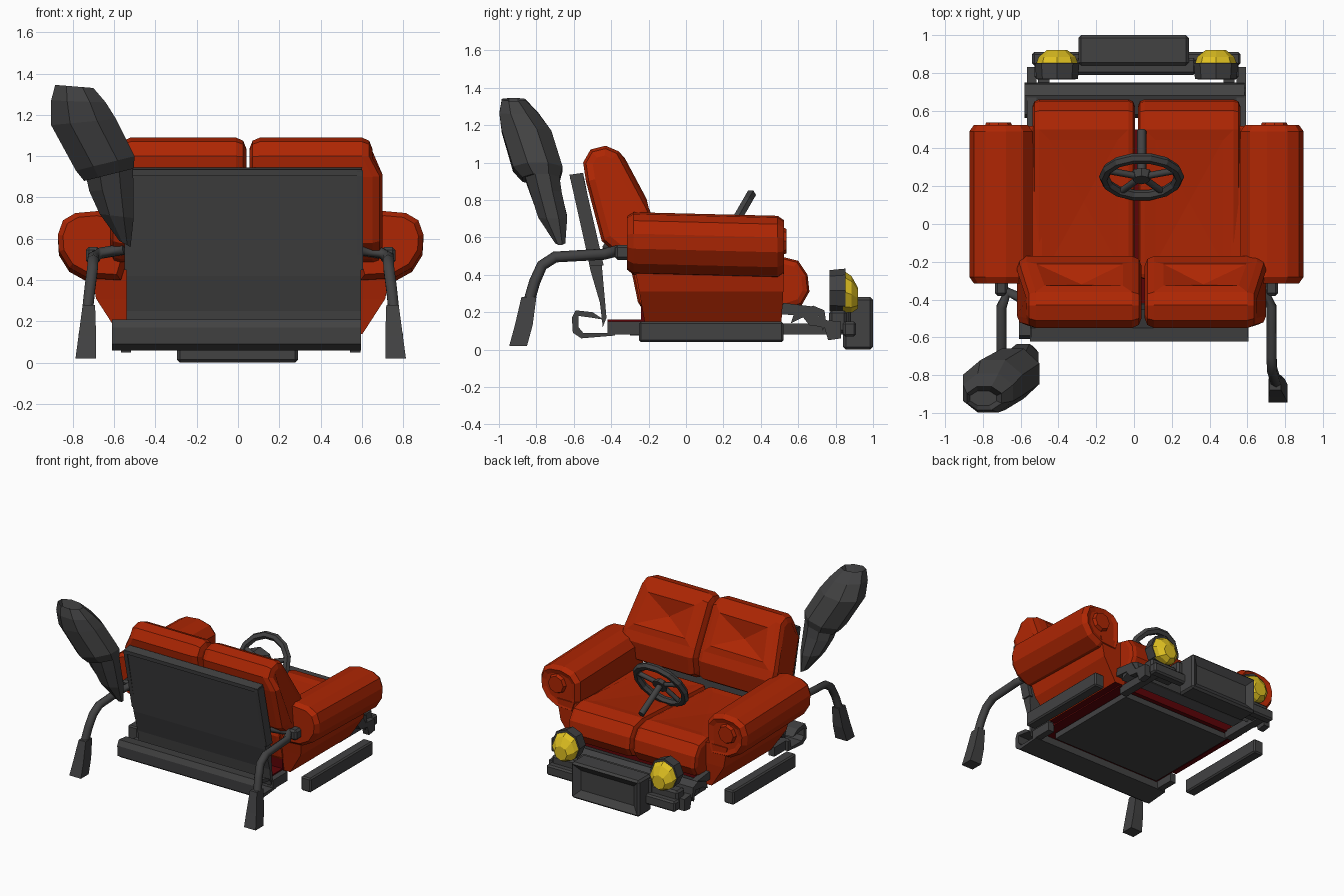
import bpy, bmesh, math
from mathutils import Vector, Matrix

if "Cube" in bpy.data.objects:
    bpy.data.objects.remove(bpy.data.objects["Cube"])

def material(name, rgb):
    m = bpy.data.materials.new(name)
    m.diffuse_color = (*rgb, 1)
    m.use_nodes = True
    m.node_tree.nodes["Principled BSDF"].inputs["Base Color"].default_value = m.diffuse_color
    return m

RED = material("red upholstery", (0.42, 0.019, 0.001))
DARK_RED = material("dark red lining", (0.11, 0.001, 0.002))
GREY = material("dark grey metal", (0.054, 0.054, 0.055))
YELLOW = material("yellow lamp", (0.74, 0.53, 0.015))
CX = 0.013  # mirror plane

def finish(name, bm, mat, bevel=0, segs=2):
    bmesh.ops.recalc_face_normals(bm, faces=bm.faces[:])
    if bevel:
        sharp = [e for e in bm.edges if len(e.link_faces) == 2 and e.calc_face_angle(0) > 0.9]
        bmesh.ops.bevel(bm, geom=sharp, offset=bevel, segments=segs, profile=0.5,
                        affect='EDGES', clamp_overlap=True)
    me = bpy.data.meshes.new(name)
    bm.to_mesh(me)
    bm.free()
    ob = bpy.data.objects.new(name, me)
    bpy.context.collection.objects.link(ob)
    me.materials.append(mat)
    return ob

def loft(name, rings, mat, bevel=0, segs=2):
    """Skin a list of equal-length point rings and cap both ends."""
    bm = bmesh.new()
    vs = [[bm.verts.new(p) for p in r] for r in rings]
    n = len(vs[0])
    for a, b in zip(vs, vs[1:]):
        for i in range(n):
            bm.faces.new((a[i], a[(i + 1) % n], b[(i + 1) % n], b[i]))
    bm.faces.new(vs[0])
    bm.faces.new(vs[-1])
    return finish(name, bm, mat, bevel, segs)

def prism(name, profile, x0, x1, mat, bevel=0):
    return loft(name, [[(x, y, z) for y, z in profile] for x in (x0, x1)], mat, bevel)

def box(name, x, y, z, mat, bevel=0, segs=1):
    rings = [[(x[0], y[0], h), (x[1], y[0], h), (x[1], y[1], h), (x[0], y[1], h)] for h in z]
    return loft(name, rings, mat, bevel, segs)

def tube(name, pts, r, mat):
    cu = bpy.data.curves.new(name, 'CURVE')
    cu.dimensions = '3D'
    cu.bevel_depth = r
    cu.bevel_resolution = 1
    cu.use_fill_caps = True
    sp = cu.splines.new('POLY')
    sp.points.add(len(pts) - 1)
    for p, c in zip(sp.points, pts):
        p.co = (*c, 1)
    tmp = bpy.data.objects.new(name + "_path", cu)
    me = bpy.data.meshes.new_from_object(tmp)
    bpy.data.objects.remove(tmp)
    ob = bpy.data.objects.new(name, me)
    bpy.context.collection.objects.link(ob)
    me.materials.clear()
    me.materials.append(mat)
    return ob

def disc(name, c, axis, r1, r2, depth, sides, mat):
    bm = bmesh.new()
    rot = Vector((0, 0, 1)).rotation_difference(Vector(axis)).to_matrix().to_4x4()
    bmesh.ops.create_cone(bm, cap_ends=True, segments=sides, radius1=r1, radius2=r2,
                          depth=depth, matrix=Matrix.Translation(c) @ rot)
    return finish(name, bm, mat)

def press(ob, axis, inset, depth, dimple):
    """Inset the largest face along the axis, sink it, and poke a dimple in it."""
    bm = bmesh.new()
    bm.from_mesh(ob.data)
    f = max((f for f in bm.faces if f.normal.dot(Vector(axis)) > 0.7), key=lambda f: f.calc_area())
    nrm = f.normal.copy()
    bmesh.ops.inset_region(bm, faces=[f], thickness=inset)
    bmesh.ops.translate(bm, verts=f.verts[:], vec=-nrm * depth)
    if dimple:
        for v in bmesh.ops.poke(bm, faces=[f])['verts']:
            v.co -= nrm * dimple
    bm.to_mesh(ob.data)
    bm.free()

back_profile = [(-.55, 1.0), (-.51, 1.07), (-.43, 1.09), (-.36, 1.06), (-.2, .76),
                (-.17, .69), (-.19, .55), (-.32, .47), (-.45, .58), (-.535, .9)]
seat_profile = [(-.3, .46), (.5, .5), (.6, .475), (.65, .4), (.66, .31), (.62, .24), (.5, .2), (-.25, .22)]
arm_profile = [(.58, .40), (.55, .5), (.55, .65), (.6, .71), (.69, .735), (.80, .725),
               (.86, .69), (.885, .62), (.88, .54), (.83, .46), (.74, .41)]

for s, side in ((-1, "left"), (1, "right")):
    X = lambda x: CX + s * x
    # cushions
    back = prism(f"{side}_back_cushion", back_profile, .048 + s * .008, .04 + s * .66, RED, .05)
    for v in back.data.vertices:
        if abs(v.co.x - .045) > .4 and v.co.z > .98:
            v.co.x -= s * .05
    press(back, (0, .9, .44), .07, -.012, .06)
    seat = prism(f"{side}_seat_cushion", seat_profile, X(.008), X(.55), RED, .035)
    press(seat, (0, 0, 1), .08, .006, .012)
    # rolled arm with its front button and tapered side panel
    rings = []
    for y, k in ((-.315, .85), (-.28, 1), (.49, 1), (.525, .85)):
        dz = -.02 * (y + .3) / .8
        rings.append([(X(.72 + (x - .72) * k), y, .58 + (z - .58) * k + dz) for x, z in arm_profile])
    arm = loft(f"{side}_arm_roll", rings, RED)
    press(arm, (0, 1, 0), .035, .012, 0)
    disc(f"{side}_arm_button", (X(.73), .52, .58), (0, 1, 0), .08, .065, .035, 8, RED)
    rings = [[(X(.5), y0, z), (X(x), y0, z), (X(x), y1, z), (X(.5), y1, z)]
             for z, x, y0, y1 in ((.14, .59, -.22, .51), (.31, .70, -.25, .52), (.47, .73, -.28, .52))]
    panel = loft(f"{side}_arm_panel", rings, RED)
    panel.data.materials.append(DARK_RED)
    for f in panel.data.polygons:
        f.material_index = int(f.normal.z < -.7)
    # running board, set out below the arm
    box(f"{side}_running_board", sorted((X(.70), X(.785))), (-.25, .52), (.04, .15), GREY, .01)
    box(f"{side}_front_rail", sorted((X(.46), X(.52))), (.48, .84), (.08, .14), GREY)
    prism(f"{side}_front_bracket", [(.5, .19), (.52, .25), (.68, .23), (.72, .16), (.83, .15), (.83, .06),
                                  (.76, .05), (.74, .12), (.66, .13), (.62, .18)], X(.53), X(.58), GREY)
    # bent rear support with a foot
    tube(f"{side}_rear_support", [(X(.56), -.42, .55), (X(.68), -.36, .53), (X(.715), -.44, .51),
         (X(.715), -.70, .495), (X(.718), -.77, .45), (X(.73), -.81, .36), (X(.745), -.85, .22)], .03, GREY)
    box(f"{side}_support_socket", sorted((X(.68), X(.75))), (-.38, -.28), (.48, .56), GREY, .015)
    foot = [[(X(x0), y0, z), (X(x1), y0, z), (X(x1), y1, z), (X(x0), y1, z)] for z, x0, x1, y0, y1 in
            ((.02, .70, .80, -.945, -.85), (.13, .70, .785, -.915, -.82), (.28, .705, .765, -.88, -.80))]
    loft(f"{side}_foot", foot, GREY)
    # headlamp: drum housing with a faceted dome
    disc(f"{side}_lamp_housing", (X(.42), .81, .315), (0, 1, 0), .11, .118, .085, 8, GREY)
    dome = [[(X(.42) + r * math.cos(a * math.pi / 4), y, z + r * math.sin(a * math.pi / 4)) for a in range(8)]
            for y, r, z in ((.84, .113, .31), (.885, .098, .295), (.92, .055, .275))]
    loft(f"{side}_lamp_dome", dome, YELLOW)
    box(f"{side}_lamp_base", sorted((X(.31), X(.54))), (.765, .86), (.09, .21), GREY, .015)

# sofa base, open behind
box("seat_base", (-.53, .55), (-.24, .5), (.13, .3), DARK_RED)
box("base_rear_shelf", (-.53, .55), (-.42, -.24), (.13, .16), DARK_RED)

# leaning backboard, with a raised rim, running down to the rear channel
prism("backboard", [(-.615, .93), (-.575, .94), (-.545, .92), (-.45, .45), (-.425, .17), (-.445, .12),
                    (-.46, .25), (-.51, .42)], -.54, .595, GREY)
prism("backboard_top_rim", [(-.622, .935), (-.55, .945), (-.545, .915), (-.618, .905)], -.545, .6, GREY)
for x in (-.55, .575):
    prism("backboard_side_rim", [(-.622, .93), (-.55, .93), (-.44, .45), (-.515, .45)], x, x + .03, GREY)

# rear channel and floor
prism("rear_channel", [(-.44, .16), (-.5, .2), (-.59, .21), (-.61, .17), (-.605, .09), (-.56, .06), (-.38, .075),
                       (-.38, .15), (-.41, .15), (-.42, .09), (-.55, .09), (-.575, .12), (-.575, .18), (-.5, .17)],
      -.61, .595, GREY)
box("floor_pan", (-.46, .48), (-.3, .48), (.075, .12), GREY)
for x in (-.59, .545):
    box("floor_side_rail", (x, x + .05), (-.42, -.24), (.08, .15), GREY)
prism("front_channel", [(.56, .14), (.58, .2), (.68, .235), (.74, .21), (.75, .14), (.73, .1), (.71, .18), (.62, .17)],
      -.58, .585, GREY)

# front bumper and recessed grille
box("bumper_bar", (-.54, .565), (.84, .91), (.07, .15), GREY, .012)
box("bumper_upper", (-.31, .33), (.79, .88), (.12, .26), GREY, .015)
grille = box("grille", (-.295, .29), (.84, 1.0), (0.0, .28), GREY, .015)
press(grille, (0, 1, 0), .07, .035, 0)

# steering wheel and column
wheel_c = Vector((.04, .25, .66))
tilt = Matrix.Rotation(math.radians(60), 4, 'X')
bpy.ops.mesh.primitive_torus_add(major_segments=14, minor_segments=6, major_radius=.198, minor_radius=.028,
                                 location=wheel_c, rotation=(math.radians(60), 0, 0))
bpy.context.object.name = "steering_wheel_rim"
bpy.context.object.data.materials.append(GREY)
for a in (20, 160, 235, 305):
    d = tilt @ Vector((math.cos(math.radians(a)), math.sin(math.radians(a)), 0))
    tube("steering_spoke", [wheel_c, wheel_c + d * .2], .018, GREY)
axis = tilt @ Vector((0, 0, 1))
disc("steering_hub", wheel_c, axis, .06, .045, .04, 8, GREY)
tube("steering_column", [wheel_c, wheel_c - axis * .28], .025, GREY)

# tilted two-stage nozzle at the back: z-left, z-right, x range, y range
def nozzle(name, rows):
    rings = []
    for zl, zr, x0, x1, y0, y1 in rows:
        ring = []
        for i in range(8):
            a = math.radians(45 * i + 22.5)
            c, t = math.cos(a) * 1.08, math.sin(a) * 1.08
            ring.append(((x0 + x1) / 2 + c * (x1 - x0) / 2, (y0 + y1) / 2 + t * (y1 - y0) / 2,
                         (zl + zr) / 2 + c * (zr - zl) / 2))
        rings.append(ring)
    return loft(name, rings, GREY)

nozzle("nozzle_lower", [(.59, .56, -.575, -.52, -.70, -.645), (.72, .70, -.67, -.505, -.79, -.635),
                        (.83, .85, -.72, -.505, -.835, -.665), (.92, .97, -.74, -.51, -.87, -.68)])
top = nozzle("nozzle_upper", [(.88, .94, -.745, -.505, -.875, -.675), (.93, 1.0, -.785, -.50, -.925, -.66),
                              (1.15, 1.18, -.905, -.59, -.985, -.72), (1.27, 1.26, -.905, -.64, -.998, -.79),
                              (1.345, 1.33, -.885, -.70, -.985, -.86)])
press(top, (0, 0, 1), .025, .06, 0)
